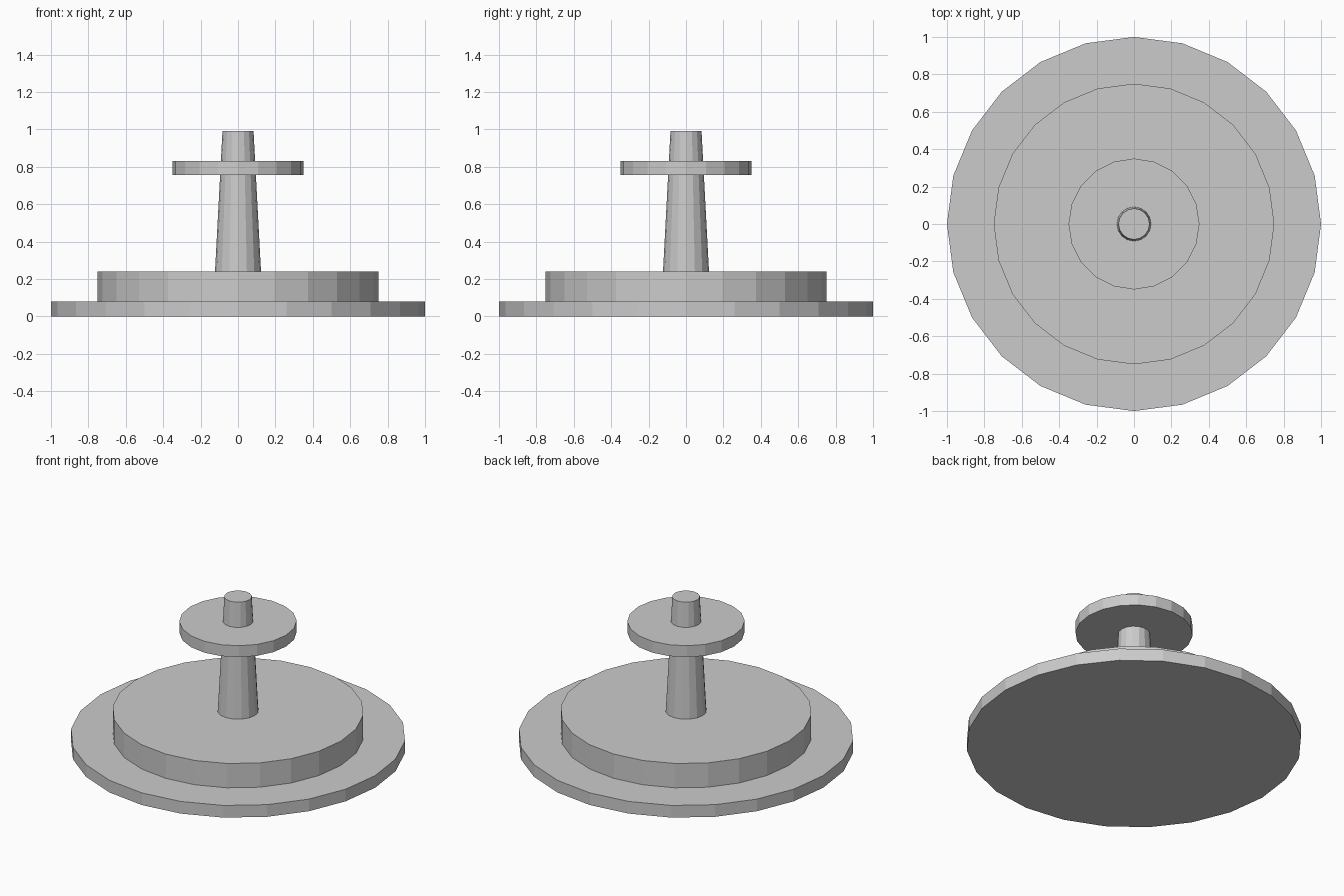
import bpy, bmesh
from mathutils import Matrix

if "Cube" in bpy.data.objects:
    bpy.data.objects.remove(bpy.data.objects["Cube"])

grey = bpy.data.materials.new("plain_grey")
grey.diffuse_color = (0.6, 0.6, 0.6, 1)
grey.use_nodes = True
grey.node_tree.nodes["Principled BSDF"].inputs["Base Color"].default_value = grey.diffuse_color


def disc(name, sides, r_bottom, r_top, z0, z1):
    """Upright faceted cylinder or cone with a vertex on the x axis."""
    bm = bmesh.new()
    bmesh.ops.create_cone(bm, cap_ends=True, segments=sides,
                          radius1=r_bottom, radius2=r_top, depth=z1 - z0,
                          matrix=Matrix.Translation((0, 0, (z0 + z1) / 2)))
    mesh = bpy.data.meshes.new(name)
    bm.to_mesh(mesh)
    bm.free()
    mesh.materials.append(grey)
    obj = bpy.data.objects.new(name, mesh)
    bpy.context.collection.objects.link(obj)
    return obj


# Stepped base
disc("base_plate", 24, 1.0, 1.0, 0.0, 0.08)
disc("base_step", 24, 0.75, 0.75, 0.08, 0.24)
# Tapered shaft and the collar around it
disc("shaft", 16, 0.123, 0.083, 0.24, 0.992)
disc("collar", 20, 0.35, 0.35, 0.755, 0.83)
